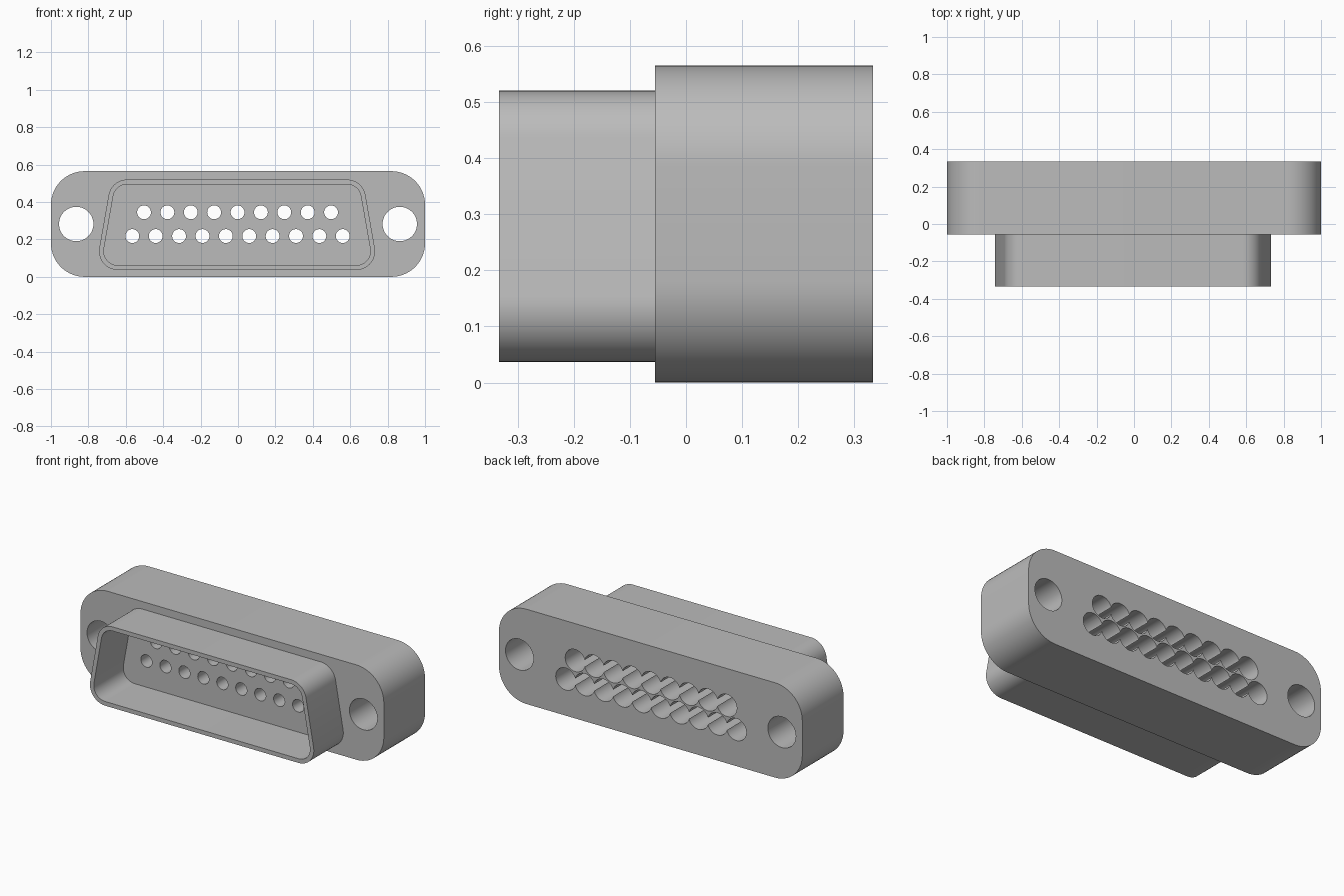
import bpy, bmesh, math
from mathutils import Vector

cube = bpy.data.objects.get("Cube")
if cube:
    bpy.data.objects.remove(cube, do_unlink=True)

FRONT, STEP, BACK = -0.333, -0.055, 0.333
MID_Z = 0.2825

grey = bpy.data.materials.new("plain grey")
grey.use_nodes = True
COLOR = (0.5, 0.5, 0.5, 1)
grey.diffuse_color = COLOR
grey.node_tree.nodes["Principled BSDF"].inputs["Base Color"].default_value = COLOR


def rounded(centers, radius, segs=14):
    """Outline in x,z: an arc round each centre (counter-clockwise), joined by tangents."""
    pts, n = [], len(centers)
    for i, c in enumerate(centers):
        c = Vector(c)
        before = c - Vector(centers[i - 1])
        after = Vector(centers[(i + 1) % n]) - c
        start = math.atan2(-before.x, before.y)
        turn = (math.atan2(-after.x, after.y) - start) % math.tau
        for k in range(segs + 1):
            a = start + turn * k / segs
            pts.append(c + radius * Vector((math.cos(a), math.sin(a))))
    return [(p.x, p.y) for p in pts]


def circle(x, z, radius, segs=32):
    return [(x + radius * math.cos(math.tau * k / segs),
             z + radius * math.sin(math.tau * k / segs)) for k in range(segs)]


def ring(bm, outline, y):
    return [bm.verts.new((x, y, z)) for x, z in outline]


def skin(bm, a, b):
    for i in range(len(a)):
        j = (i + 1) % len(a)
        bm.faces.new((a[i], a[j], b[j], b[i]))


def prism(bm, outline, y0, y1):
    a, b = ring(bm, outline, y0), ring(bm, outline, y1)
    skin(bm, a, b)
    bm.faces.new(a)
    bm.faces.new(b[::-1])


def finish(name, bm):
    bmesh.ops.recalc_face_normals(bm, faces=bm.faces)
    mesh = bpy.data.meshes.new(name)
    bm.to_mesh(mesh)
    bm.free()
    mesh.materials.append(grey)
    ob = bpy.data.objects.new(name, mesh)
    bpy.context.collection.objects.link(ob)
    return ob


def smooth(ob):
    bpy.ops.object.select_all(action='DESELECT')
    ob.select_set(True)
    bpy.context.view_layer.objects.active = ob
    bpy.ops.object.shade_smooth_by_angle(angle=math.radians(30))


# Mounting block with rounded ends
bm = bmesh.new()
R = 0.18
cx, lo, hi = 1 - R, R, 2 * MID_Z - R
prism(bm, rounded([(-cx, lo), (cx, lo), (cx, hi), (-cx, hi)], R), STEP, BACK)
block = finish("mounting_block", bm)

# Holes: two screw holes, and two staggered rows of stepped pin holes
bm = bmesh.new()
for side in (-1, 1):
    prism(bm, circle(0.865 * side, MID_Z, 0.092, 48), STEP - 0.1, BACK + 0.1)
pins = [(-0.565 + 0.125 * i, 0.218) for i in range(10)]
pins += [(-0.5025 + 0.125 * i, 0.345) for i in range(9)]
for x, z in pins:
    prism(bm, circle(x, z, 0.037), STEP - 0.1, BACK + 0.1)
    prism(bm, circle(x, z, 0.066), 0.05, BACK + 0.1)
cutter = finish("hole_cutter", bm)
cutter.hide_render = True

cut = block.modifiers.new("holes", 'BOOLEAN')
cut.operation = 'DIFFERENCE'
cut.solver = 'EXACT'
cut.use_self = True
cut.object = cutter
bpy.context.view_layer.objects.active = block
bpy.ops.object.modifier_apply(modifier=cut.name)
bpy.data.objects.remove(cutter, do_unlink=True)
smooth(block)

# Open shell with a rounded trapezoid outline
bm = bmesh.new()
corners = [(-0.643, 0.137), (0.633, 0.137), (0.583, 0.42), (-0.593, 0.42)]
outer, inner = rounded(corners, 0.1), rounded(corners, 0.075)
loops = [ring(bm, outer, STEP), ring(bm, outer, FRONT),
         ring(bm, inner, FRONT), ring(bm, inner, STEP)]
for a, b in zip(loops, loops[1:]):
    skin(bm, a, b)
smooth(finish("connector_shell", bm))
